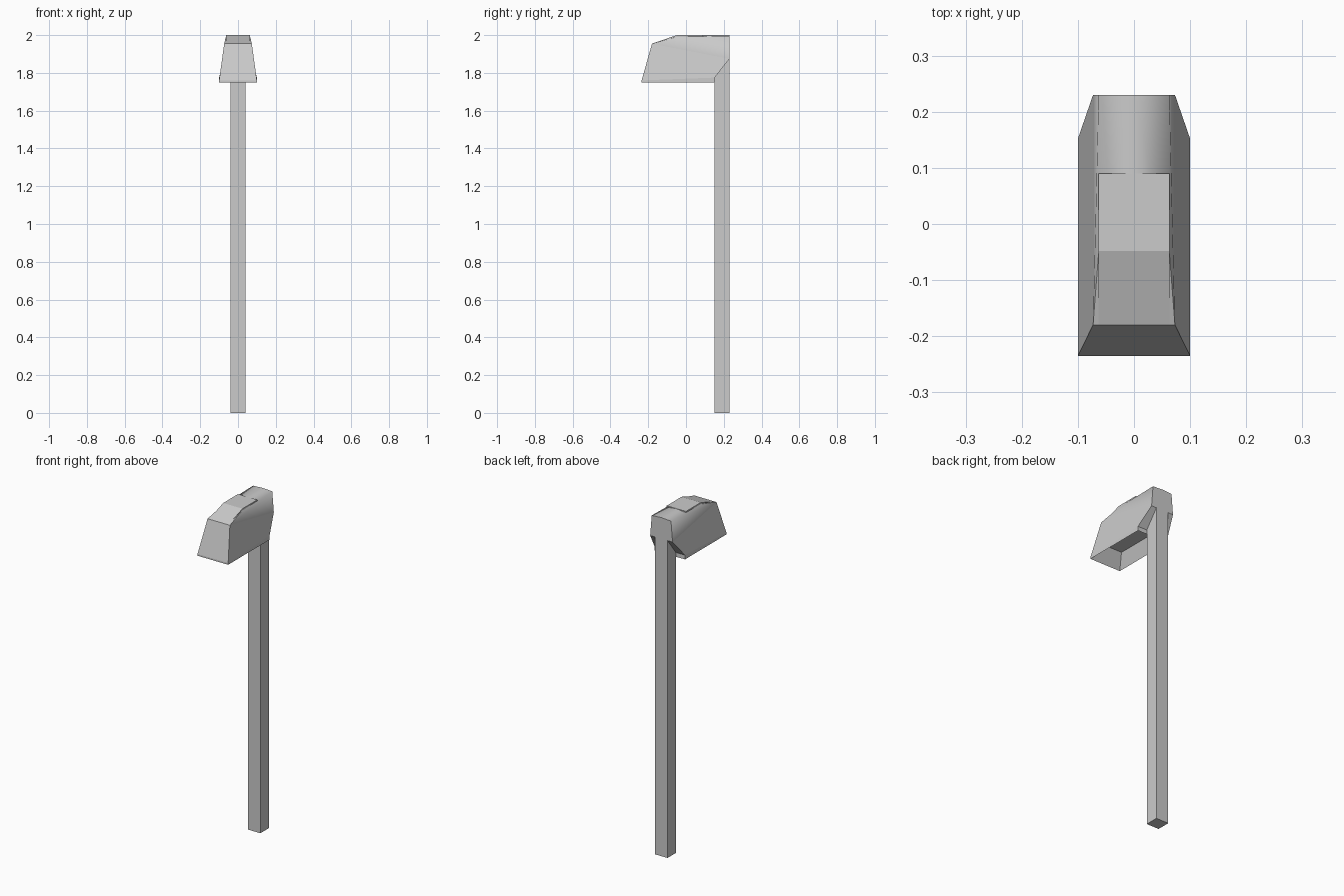
import bpy, bmesh

if "Cube" in bpy.data.objects:
    bpy.data.objects.remove(bpy.data.objects["Cube"])


def make_object(name, bm):
    bmesh.ops.remove_doubles(bm, verts=bm.verts, dist=0.0001)
    bmesh.ops.recalc_face_normals(bm, faces=bm.faces)
    mesh = bpy.data.meshes.new(name)
    bm.to_mesh(mesh)
    bm.free()
    obj = bpy.data.objects.new(name, mesh)
    bpy.context.collection.objects.link(obj)
    return obj


def extrude_profile(name, profile, half_width):
    """Extrude a (y, z) profile symmetrically along x."""
    bm = bmesh.new()
    left, right = [[bm.verts.new((s * half_width, y, z)) for y, z in profile] for s in (-1, 1)]
    bm.faces.new(left)
    bm.faces.new(right)
    for i in range(len(profile)):
        j = (i + 1) % len(profile)
        bm.faces.new((left[i], left[j], right[j], right[i]))
    return make_object(name, bm)


# Square pole, its top cut to follow the sloping underside of the head
extrude_profile("pole", [(0.152, 0), (0.23, 0), (0.23, 1.875), (0.152, 1.775)], 0.04)

# Thin cover plate bent over the top of the head
extrude_profile("top_cover", [(-0.18, 1.955), (-0.048, 2.0), (0.09, 2.0), (0.09, 1.98),
                              (-0.048, 1.98), (-0.18, 1.94)], 0.063)

# Lamp head: half of the shell, mirrored; upper-case keys lie on the centre plane
half = {
    "a": (0.10, -0.235, 1.75), "b": (0.10, 0.152, 1.75),      # bottom rim
    "p": (0.10, -0.235, 1.76), "q": (0.10, 0.152, 1.775),     # top of lip
    "c": (0.073, -0.18, 1.955), "d": (0.073, 0.23, 1.875),    # shoulder
    "e": (0.063, -0.05, 1.99), "f": (0.063, 0.23, 1.996),     # roof edge
    "g": (0.07, -0.185, 1.83), "h": (0.07, 0.12, 1.83),       # lamp recess
}
centre = {k.upper(): (0, y, z) for k, (x, y, z) in half.items()}
centre["E"], centre["F"] = (0, -0.05, 1.999), (0, 0.23, 2.0)
points = {**half, **centre}
faces = ["aAPp", "pPCc", "apqb", "pqdc", "ceEC", "dDFf", "qQDd", "bBQq",
         "agGA", "abhg", "bBHh", "ghHG"]
smooth_faces = ["cdfe", "efFE"]

bm = bmesh.new()
for side in (-1, 1):
    for keys in faces + smooth_faces:
        verts = [bm.verts.new((side * points[k][0], *points[k][1:])) for k in keys]
        bm.faces.new(verts).smooth = keys in smooth_faces
make_object("lamp_head", bm)
